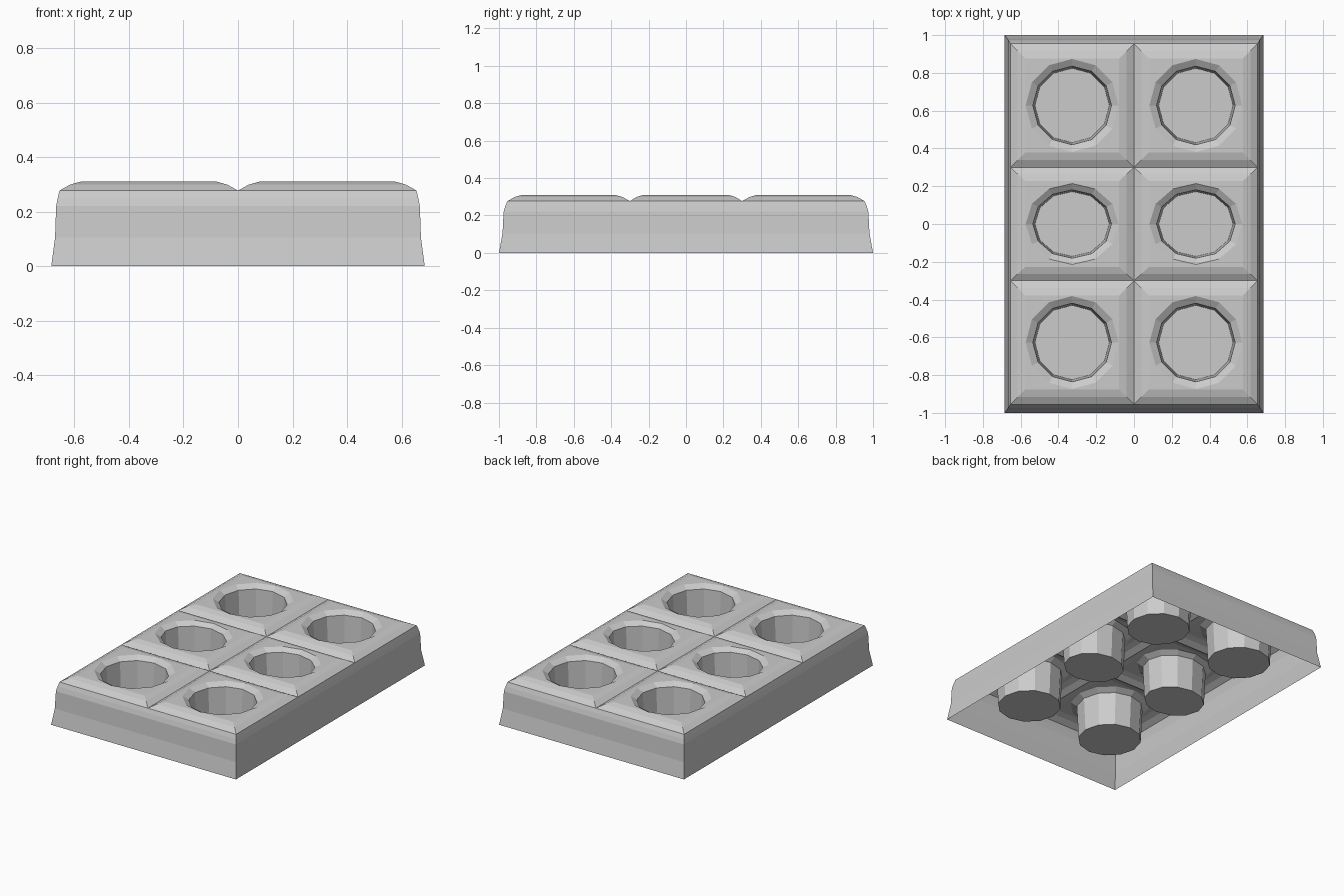
import bpy, bmesh
from math import cos, sin, radians

cube = bpy.data.objects.get("Cube")
if cube:
    bpy.data.objects.remove(cube, do_unlink=True)

# Single grey finish
grey = bpy.data.materials.new("tray_grey")
grey.use_nodes = True
color = (0.6, 0.6, 0.6, 1)
grey.diffuse_color = color
grey.node_tree.nodes["Principled BSDF"].inputs["Base Color"].default_value = color

ANGLES = range(0, 360, 15)
TOP_Z = 0.31
SEAM_Z = 0.277
HALF_X, END_Y = 0.655, 0.955


def loft(name, rings, cap=False):
    """Join counter-clockwise rings, listed from outside to inside."""
    bm = bmesh.new()
    loops = [[bm.verts.new(p) for p in ring] for ring in rings]
    for a, b in zip(loops, loops[1:]):
        n = len(a)
        for i in range(n):
            j = (i + 1) % n
            bm.faces.new((a[i], a[j], b[j], b[i]))
    if cap:
        bm.faces.new(loops[-1])
    mesh = bpy.data.meshes.new(name)
    bm.to_mesh(mesh)
    bm.free()
    mesh.materials.append(grey)
    obj = bpy.data.objects.new(name, mesh)
    bpy.context.collection.objects.link(obj)
    return obj


def box_ring(cx, cy, hx, hy, z):
    """Rectangle sampled at the ring angles, corners included."""
    ring = []
    for a in ANGLES:
        c, s = cos(radians(a)), sin(radians(a))
        m = max(abs(c), abs(s))
        ring.append((cx + hx * c / m, cy + hy * s / m, z))
    return ring


def cup_ring(cx, cy, r, squash, z):
    """Twelve-sided ring with a point in the middle of each side."""
    ring = []
    for a in ANGLES:
        k = r * cos(radians(15)) / cos(radians(a % 30 - 15))
        ring.append((cx + k * cos(radians(a)), cy + k * squash * sin(radians(a)), z))
    return ring


# Flared outer skirt
profile = [(0.685, 1.0, 0), (0.671, 0.981, 0.105), (0.667, 0.975, 0.22),
           (0.661, 0.966, 0.25), (HALF_X, END_Y, SEAM_Z)]
loft("skirt", [[(-x, -y, z), (x, -y, z), (x, y, z), (-x, y, z)] for x, y, z in profile])

# Pillowed cells, each with a sunken cup
MID_Y = 0.3
rows = [("front", -END_Y, -MID_Y, 1.0), ("middle", -MID_Y, MID_Y, 0.87), ("back", MID_Y, END_Y, 1.0)]
for side, sign in (("right", -1), ("left", 1)):
    for row, y0, y1, squash in rows:
        cx, cy = sign * HALF_X / 2, (y0 + y1) / 2
        hx, hy = HALF_X / 2, (y1 - y0) / 2
        rings = [box_ring(cx, cy, hx * f, hy * f, z)
                 for f, z in ((1, SEAM_Z), (0.88, 0.299), (0.76, TOP_Z))]
        rings += [cup_ring(cx, cy, r, squash, z)
                  for r, z in ((0.246, TOP_Z), (0.208, 0.287), (0.197, 0.065))]
        loft(f"{row}_{side}_cup", rings, cap=True)
